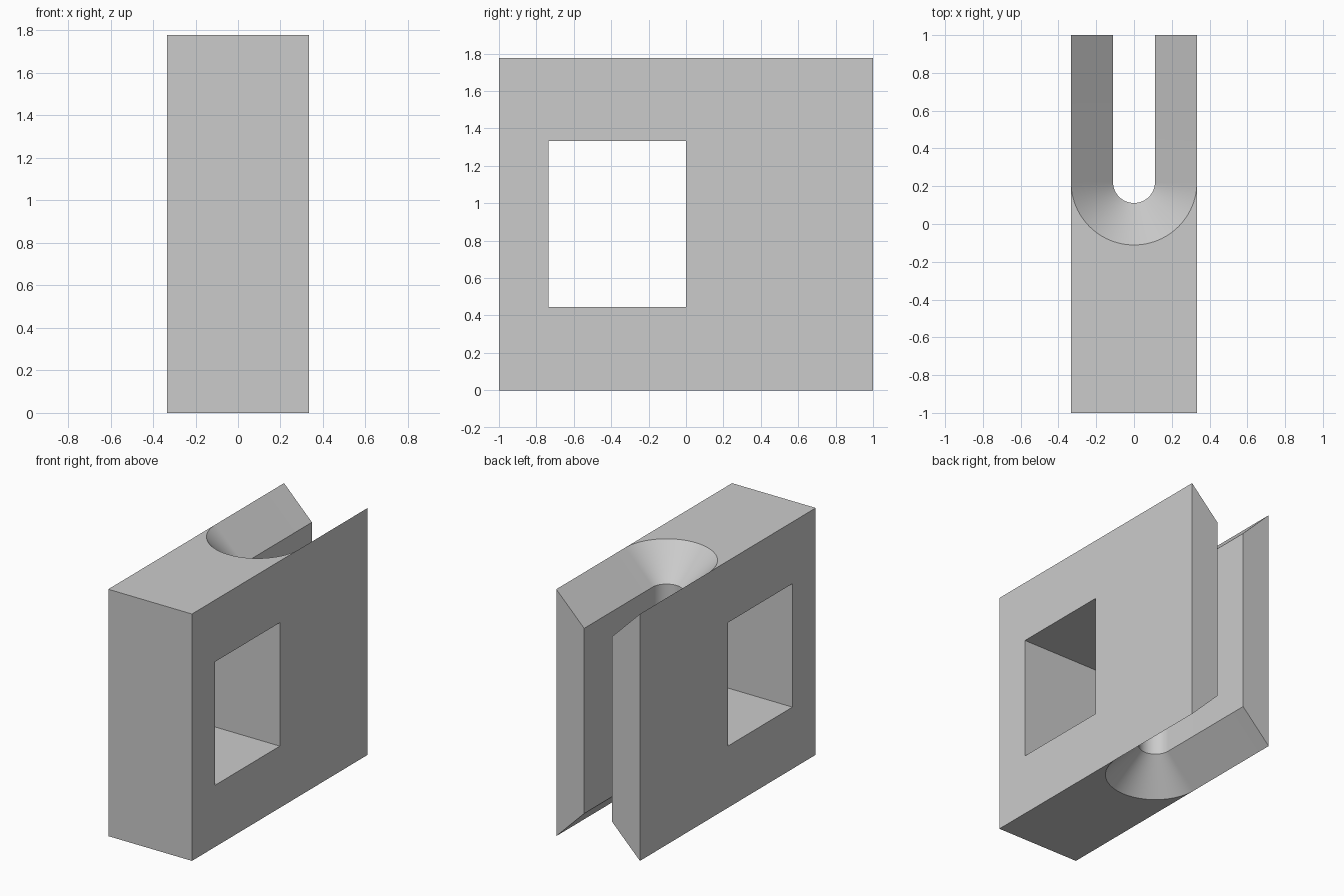
import bpy
import bmesh
from math import pi, sin, cos, radians

cube = bpy.data.objects.get("Cube")
if cube:
    bpy.data.objects.remove(cube, do_unlink=True)

HALF_W, HALF_L, HEIGHT = 1 / 3, 1.0, 16 / 9
SLOT_R = 1 / 9            # half width of the open slot
SLOT_Y = 2 / 9            # centre of the slot's round end
BEVEL = HALF_W - SLOT_R   # 45 degree countersink depth
SEGMENTS = 48
WINDOW = ((-0.735, 4 / 9), (0, 4 / 9), (0, HEIGHT - 4 / 9), (-0.735, HEIGHT - 4 / 9))

grey = bpy.data.materials.new("plain_grey")
grey.use_nodes = True
colour = (0.6, 0.6, 0.6, 1)
grey.diffuse_color = colour
grey.node_tree.nodes["Principled BSDF"].inputs["Base Color"].default_value = colour

bm = bmesh.new()


def face(points):
    return bm.faces.new([bm.verts.new(p) for p in points])


def slot_path(radius, z):
    """U-shaped path from the back, round the slot end, and back again."""
    arc = [(radius * cos(pi * i / SEGMENTS), SLOT_Y - radius * sin(pi * i / SEGMENTS), z)
           for i in range(SEGMENTS + 1)]
    return [(radius, HALF_L, z)] + arc + [(-radius, HALF_L, z)]


# Slot walls with a countersink at both ends
levels = [slot_path(HALF_W, 0), slot_path(SLOT_R, BEVEL),
          slot_path(SLOT_R, HEIGHT - BEVEL), slot_path(HALF_W, HEIGHT)]
for low, high in zip(levels, levels[1:]):
    for i in range(len(low) - 1):
        face([low[i], low[i + 1], high[i + 1], high[i]])

# Top and bottom, up to the countersink's rim
for path in (levels[0], levels[-1]):
    z = path[0][2]
    face(path[1:-1] + [(-HALF_W, -HALF_L, z), (HALF_W, -HALF_L, z)])

# Front
face([(x, -HALF_L, z) for x, z in
      ((-HALF_W, 0), (HALF_W, 0), (HALF_W, HEIGHT), (-HALF_W, HEIGHT))])

# Sides framing the window, and the two pointed back ends
for s in (-1, 1):
    x = s * HALF_W
    outer = [(-HALF_L, 0), (SLOT_Y, 0), (HALF_L, 0),
             (HALF_L, HEIGHT), (SLOT_Y, HEIGHT), (-HALF_L, HEIGHT)]
    a, b, c, d = WINDOW
    for ring in ([outer[0], outer[1], b, a],
                 [outer[1], outer[2], outer[3], outer[4], c, b],
                 [outer[4], outer[5], d, c],
                 [outer[5], outer[0], a, d]):
        face([(x, y, z) for y, z in ring])
    face([(x, HALF_L, 0), (s * SLOT_R, HALF_L, BEVEL),
          (s * SLOT_R, HALF_L, HEIGHT - BEVEL), (x, HALF_L, HEIGHT)])

# Window lining
for i in range(4):
    p, q = WINDOW[i], WINDOW[(i + 1) % 4]
    face([(-HALF_W, *p), (-HALF_W, *q), (HALF_W, *q), (HALF_W, *p)])

bmesh.ops.remove_doubles(bm, verts=bm.verts[:], dist=1e-5)
bmesh.ops.recalc_face_normals(bm, faces=bm.faces[:])
mesh = bpy.data.meshes.new("slotted_block")
bm.to_mesh(mesh)
bm.free()
mesh.materials.append(grey)

block = bpy.data.objects.new("slotted_block", mesh)
bpy.context.collection.objects.link(block)
bpy.ops.object.select_all(action="DESELECT")
block.select_set(True)
bpy.context.view_layer.objects.active = block
bpy.ops.object.shade_smooth_by_angle(angle=radians(30))
